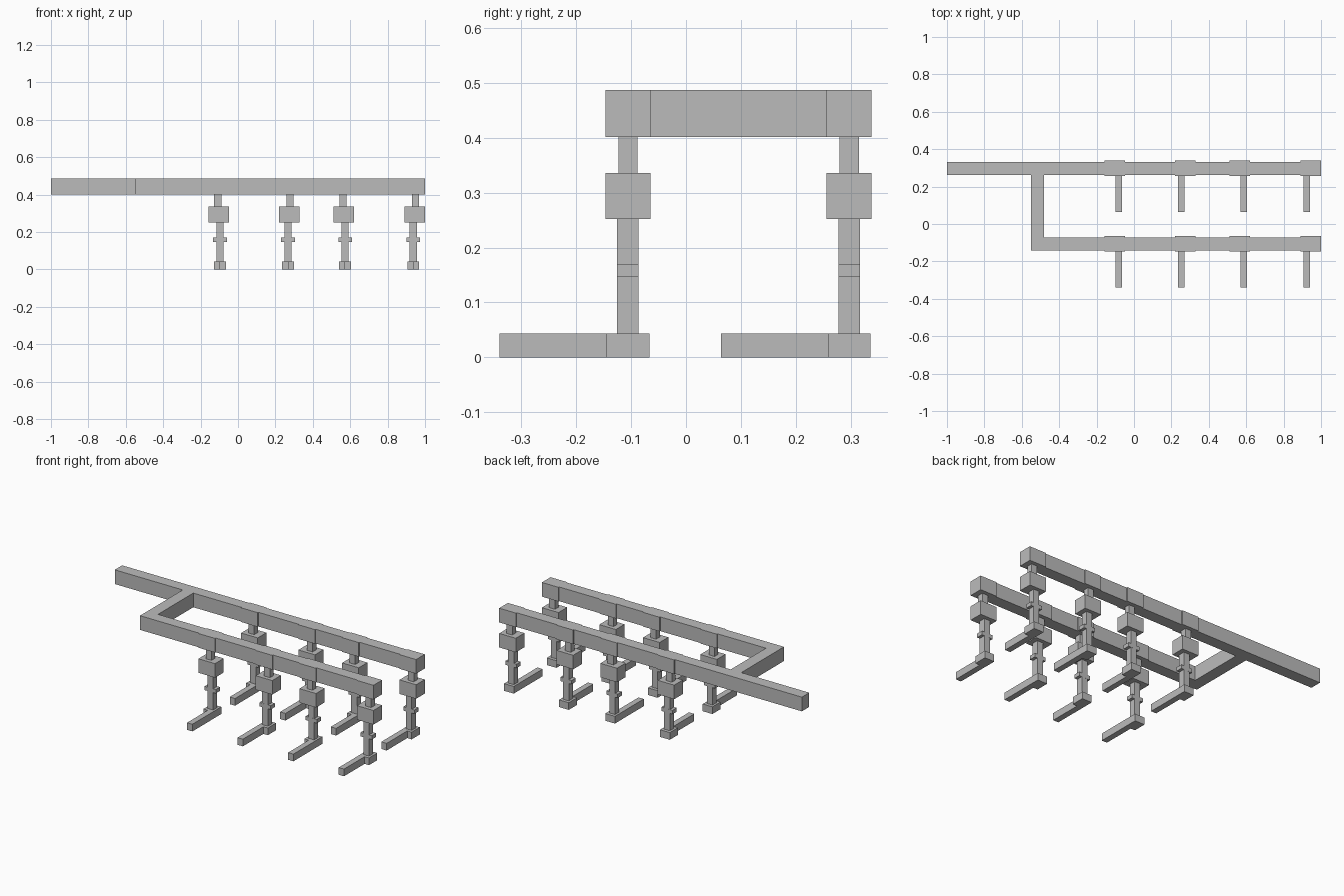
import bpy
import bmesh

default = bpy.data.objects.get("Cube")
if default:
    bpy.data.objects.remove(default, do_unlink=True)

grey = bpy.data.materials.new("plain_grey")
grey.use_nodes = True
colour = (0.5, 0.5, 0.5, 1)
grey.diffuse_color = colour
grey.node_tree.nodes["Principled BSDF"].inputs["Base Color"].default_value = colour


def prism(name, outline, z0, z1):
    """Extrude a plan outline from z0 up to z1."""
    bm = bmesh.new()
    base = bm.faces.new([bm.verts.new((x, y, z0)) for x, y in outline])
    top = bmesh.ops.extrude_face_region(bm, geom=[base], use_keep_orig=True)
    for v in top["geom"]:
        if isinstance(v, bmesh.types.BMVert):
            v.co.z = z1
    bmesh.ops.recalc_face_normals(bm, faces=bm.faces)
    mesh = bpy.data.meshes.new(name)
    bm.to_mesh(mesh)
    bm.free()
    mesh.materials.append(grey)
    obj = bpy.data.objects.new(name, mesh)
    bpy.context.collection.objects.link(obj)
    return obj


def box(name, x0, x1, y0, y1, z0, z1):
    return prism(name, [(x0, y0), (x1, y0), (x1, y1), (x0, y1)], z0, z1)


RAIL_Z = (0.402, 0.487)
RAIL_HALF, BLOCK_HALF_X, BLOCK_HALF_Y = 0.035, 0.055, 0.041
ROWS = {"front": (-0.106, -0.55), "back": (0.2975, -1.0)}
# Leg centre and the side its toe sits on
LEGS = [(-0.104, 1), (0.275, -1), (0.565, 1), (0.945, -1)]


def rail(name, y, start):
    """Long beam that thickens slightly over every leg."""
    side = [(start, RAIL_HALF)]
    for c, _ in LEGS:
        a, b = c - BLOCK_HALF_X, c + BLOCK_HALF_X
        side += [(a, RAIL_HALF), (a, BLOCK_HALF_Y), (b, BLOCK_HALF_Y), (b, RAIL_HALF)]
    side.pop()
    outline = [(x, y - h) for x, h in side] + [(x, y + h) for x, h in reversed(side)]
    prism(name, outline, *RAIL_Z)


def leg(name, c, s, y):
    """Stacked boxes: neck, thigh block, shin, knee bar, heel and toe."""
    def part(label, x, hx, hy, z0, z1):
        box(f"{name}_{label}", x - hx, x + hx, y - hy, y + hy, z0, z1)

    low = c + s * 0.008
    part("neck", c - s * 0.004, 0.019, 0.0175, 0.336, RAIL_Z[0])
    part("block", c, BLOCK_HALF_X, BLOCK_HALF_Y, 0.252, 0.336)
    part("shin", low, 0.019, 0.0195, 0.043, 0.252)
    part("knee_bar", low, 0.037, 0.0197, 0.147, 0.17)
    part("heel", low, 0.032, 0.039, 0, 0.043)
    # Toe lines up with one side of the heel
    xa, xb = sorted((low + s * 0.032, low - s * 0.003))
    box(f"{name}_toe", xa, xb, y - 0.234, y - 0.039, 0, 0.043)


for row, (y, start) in ROWS.items():
    rail(f"{row}_rail", y, start)
    for i, (c, s) in enumerate(LEGS, 1):
        leg(f"{row}_leg_{i}", c, s, y)

# Cross beam joining the rails
box("cross_beam", -0.55, -0.48, ROWS["front"][0] + RAIL_HALF,
    ROWS["back"][0] - RAIL_HALF, *RAIL_Z)
